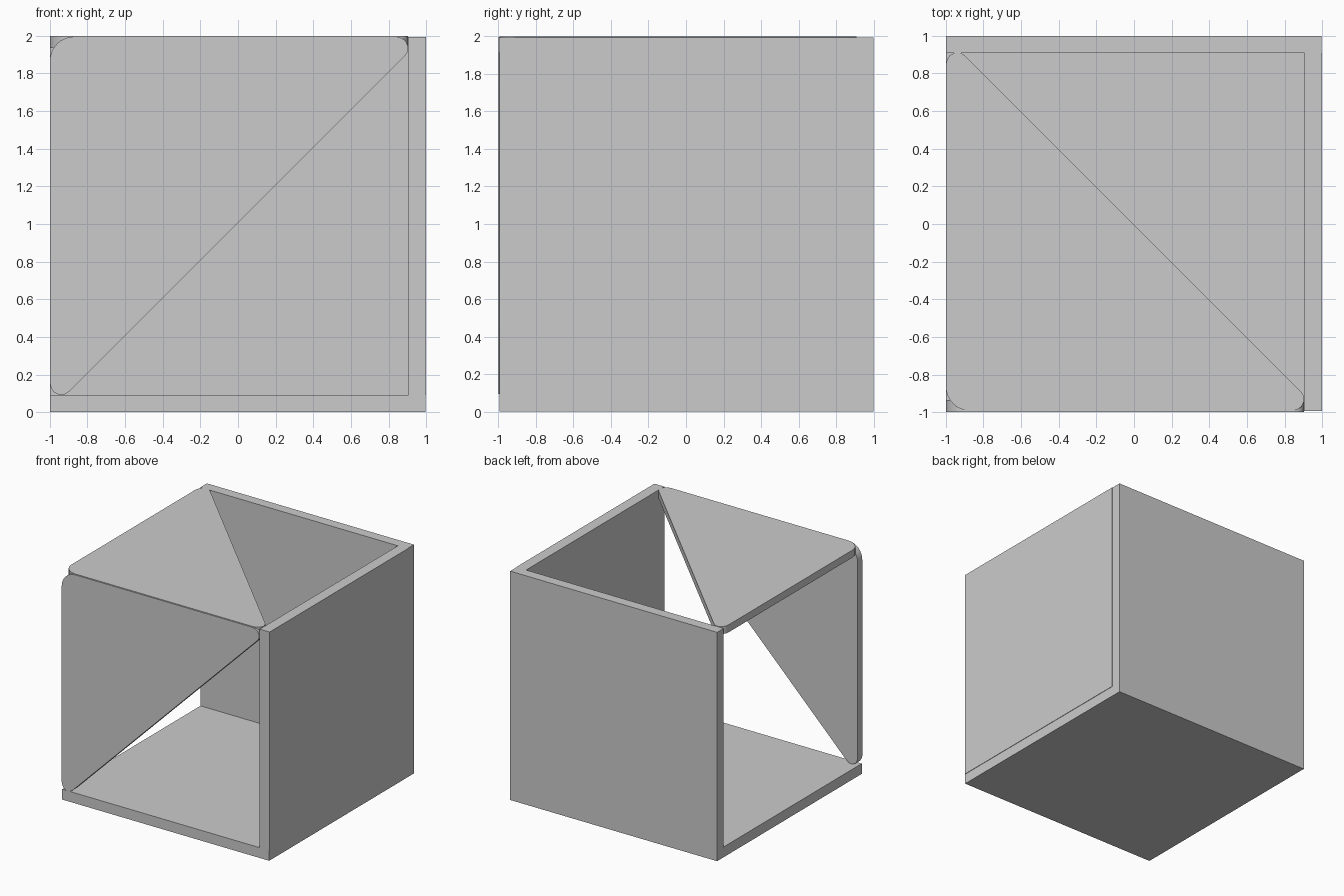
import bpy, bmesh
from math import sin, cos, pi
from mathutils import Vector

if "Cube" in bpy.data.objects:
    bpy.data.objects.remove(bpy.data.objects["Cube"])


def make_box(name, lo, hi):
    bm = bmesh.new()
    bmesh.ops.create_cube(bm, size=1)
    for v in bm.verts:
        v.co = Vector([(l + h) / 2 + c * (h - l) for l, h, c in zip(lo, hi, v.co)])
    return finish(name, bm)


def finish(name, bm):
    bmesh.ops.recalc_face_normals(bm, faces=bm.faces)
    mesh = bpy.data.meshes.new(name)
    bm.to_mesh(mesh)
    bm.free()
    obj = bpy.data.objects.new(name, mesh)
    bpy.context.collection.objects.link(obj)
    return obj


# Right-angled triangle outline with rounded corners, square corner at (0, 0)
def triangle_outline(radius=0.13, steps=8):
    pts = []
    for i in range(steps + 1):
        t = pi / 2 * i / steps
        pts.append((radius * (1 - sin(t)), radius * (1 - cos(t))))
    tip = [(0, 1.84), (0.007, 1.868), (0.022, 1.89), (0.048, 1.903),
           (0.078, 1.903), (0.105, 1.885)]
    return pts + tip + [(b, a) for a, b in reversed(tip)]


def make_plate(name, place, depth):
    bm = bmesh.new()
    face = bm.faces.new([bm.verts.new(place(a, b)) for a, b in triangle_outline()])
    ext = bmesh.ops.extrude_face_region(bm, geom=[face])
    bmesh.ops.translate(bm, vec=depth,
                        verts=[v for v in ext["geom"] if isinstance(v, bmesh.types.BMVert)])
    return finish(name, bm)


# Solid square panels: floor, back wall, right wall
make_box("floor_panel", (-1, -0.993, 0), (0.996, 1, 0.09))
make_box("back_panel", (-1, 0.91, 0.09), (0.996, 1, 1.995))
make_box("right_panel", (0.905, -0.993, 0.09), (1, 0.91, 1.995))

# Triangular rounded plates closing half of the top and half of the front
make_plate("top_plate", lambda a, b: (a - 1, b - 0.993, 2), (0, 0, -0.065))
make_plate("front_plate", lambda a, b: (a - 1, -1, 1.996 - b), (0, 0.065, 0))

# Smooth only the rounded corners of the plates
for name in ("top_plate", "front_plate"):
    obj = bpy.data.objects[name]
    bpy.ops.object.select_all(action='DESELECT')
    obj.select_set(True)
    bpy.context.view_layer.objects.active = obj
    bpy.ops.object.shade_smooth_by_angle()
